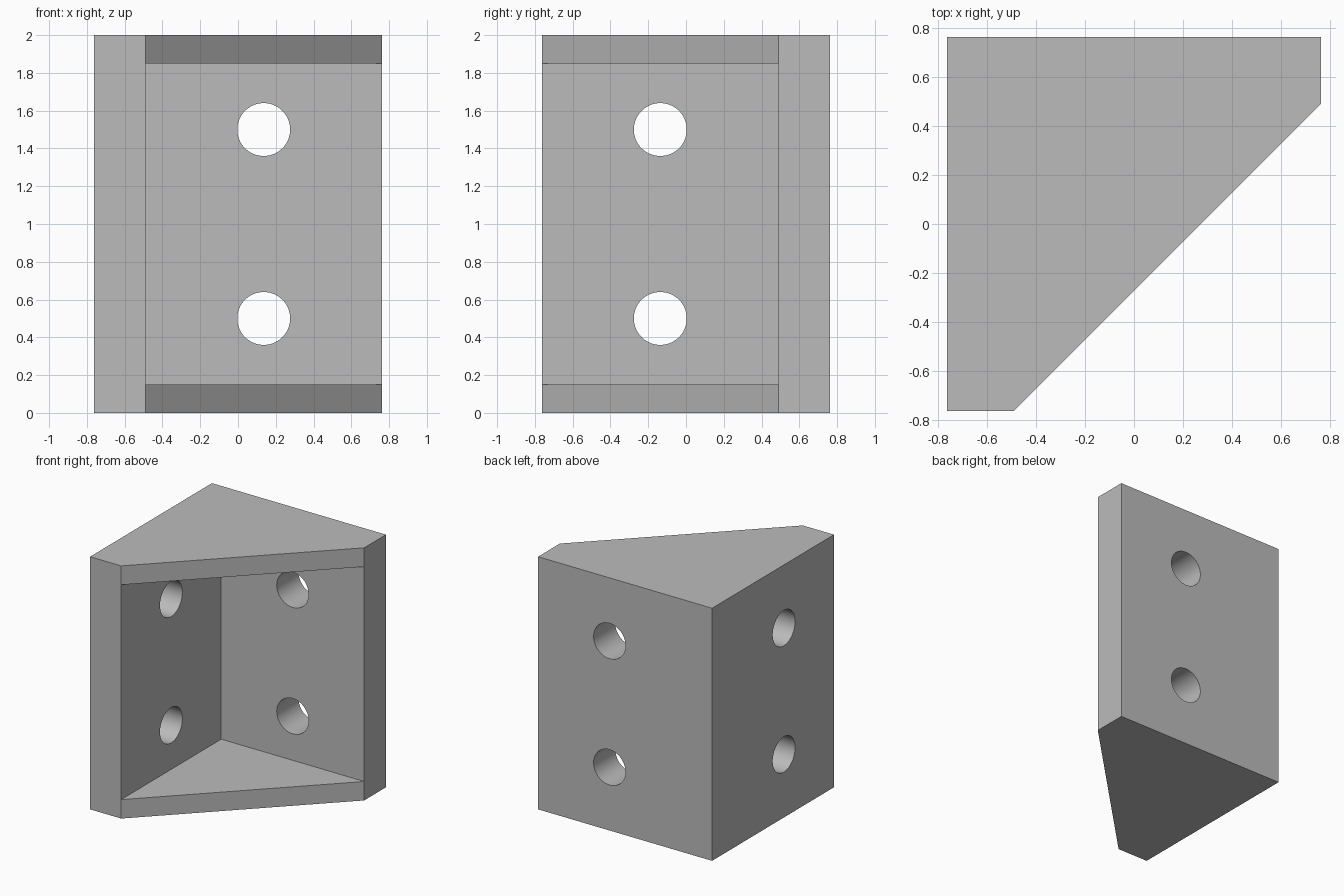
import bpy, bmesh, math
from mathutils import Matrix

cube = bpy.data.objects.get("Cube")
if cube:
    bpy.data.objects.remove(cube, do_unlink=True)

HALF = 0.762      # half width of the bracket
INNER = 0.49      # inner faces of the two walls
HEIGHT = 2.0
SHELF = 0.15      # thickness of the end plates
HOLE_R = 0.14
HOLE_POS = 0.136  # hole centre along each wall

grey = bpy.data.materials.new("plain grey")
grey.use_nodes = True
grey.diffuse_color = (0.5, 0.5, 0.5, 1)
grey.node_tree.nodes["Principled BSDF"].inputs["Base Color"].default_value = (0.5, 0.5, 0.5, 1)


def make_object(name, bm):
    bmesh.ops.recalc_face_normals(bm, faces=bm.faces)
    mesh = bpy.data.meshes.new(name)
    bm.to_mesh(mesh)
    bm.free()
    mesh.materials.append(grey)
    obj = bpy.data.objects.new(name, mesh)
    bpy.context.collection.objects.link(obj)
    return obj


def prism(name, outline, z0, z1):
    bm = bmesh.new()
    face = bm.faces.new([bm.verts.new((x, y, z0)) for x, y in outline])
    ext = bmesh.ops.extrude_face_region(bm, geom=[face])
    verts = [v for v in ext["geom"] if isinstance(v, bmesh.types.BMVert)]
    bmesh.ops.translate(bm, vec=(0, 0, z1 - z0), verts=verts)
    return make_object(name, bm)


def rod(name, centre, axis):
    bm = bmesh.new()
    turn = Matrix.Rotation(math.pi / 2, 4, "Y" if axis == "X" else "X")
    bmesh.ops.create_cone(bm, cap_ends=True, segments=64, radius1=HOLE_R,
                          radius2=HOLE_R, depth=0.6,
                          matrix=Matrix.Translation(centre) @ turn)
    return make_object(name, bm)


def cut(body, cutter):
    cutter.hide_render = True
    mod = body.modifiers.new("cut", "BOOLEAN")
    mod.operation = "DIFFERENCE"
    mod.solver = "EXACT"
    mod.object = cutter
    bpy.context.view_layer.objects.active = body
    bpy.ops.object.modifier_apply(modifier=mod.name)
    bpy.data.objects.remove(cutter, do_unlink=True)


# Solid corner block with a slanted front
bracket = prism("corner_bracket", [(-HALF, -HALF), (-INNER, -HALF), (HALF, INNER),
                                   (HALF, HALF), (-HALF, HALF)], 0, HEIGHT)

# Hollow between the two walls and the two end plates
cut(bracket, prism("hollow_cutter", [(-INNER, INNER), (-INNER, -1), (1, -1), (1, INNER)],
                   SHELF, HEIGHT - SHELF))

# Two bolt holes through each wall
wall_mid = (HALF + INNER) / 2
for z in (0.5, 1.5):
    cut(bracket, rod("back_hole_cutter", (HOLE_POS, wall_mid, z), "Y"))
    cut(bracket, rod("side_hole_cutter", (-wall_mid, -HOLE_POS, z), "X"))

# Smooth hole walls, sharp corners
bpy.ops.object.select_all(action="DESELECT")
bracket.select_set(True)
bpy.context.view_layer.objects.active = bracket
bpy.ops.object.shade_smooth_by_angle(angle=math.radians(30))
